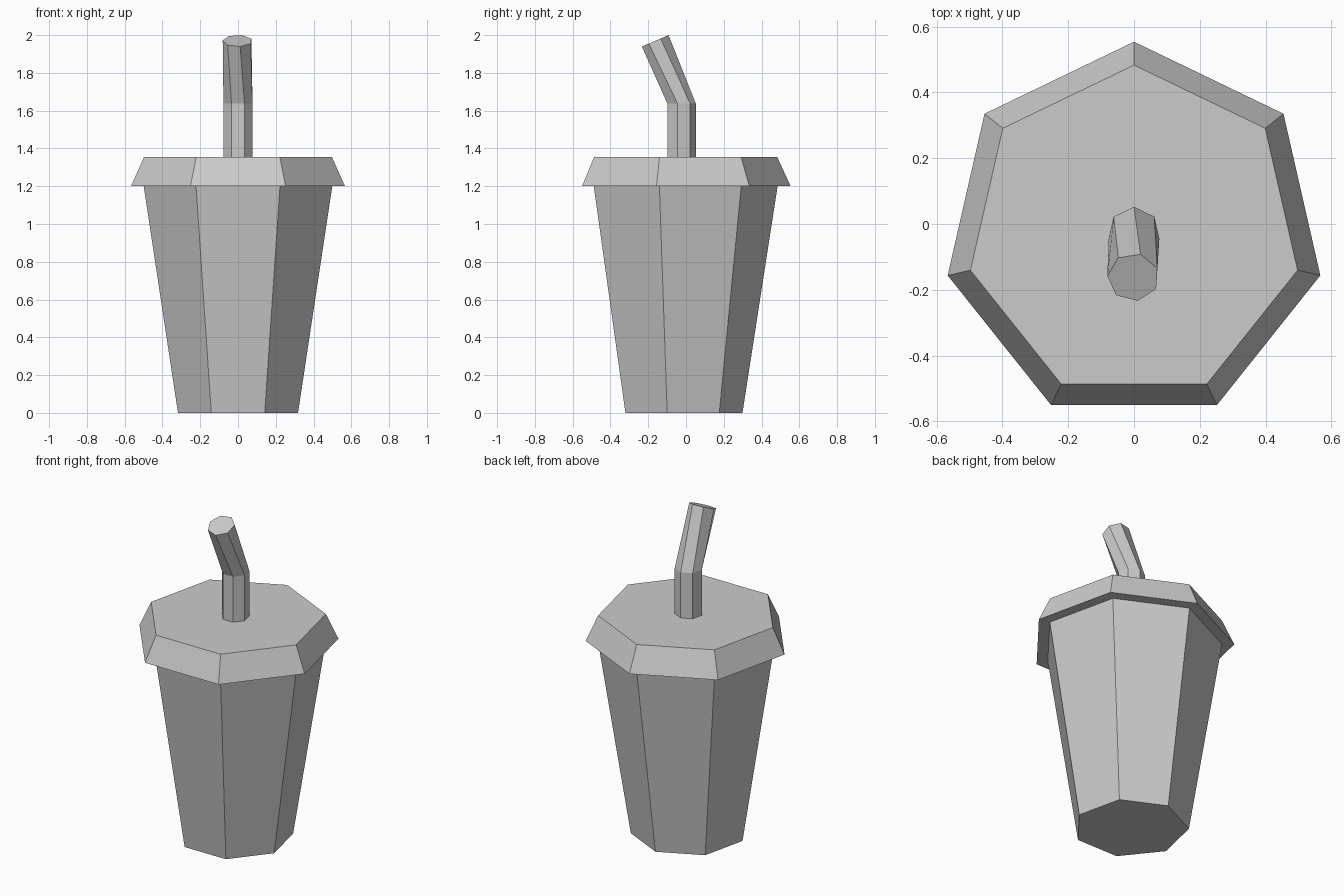
import bpy, bmesh
from math import sin, cos, radians, tau
from mathutils import Vector, Matrix

if "Cube" in bpy.data.objects:
    bpy.data.objects.remove(bpy.data.objects["Cube"])

SIDES = 7
CY = -0.027  # heptagon axis, so the outline is centred on y = 0


def ring(center, radius, tilt=0, twist=0):
    """Heptagon with one corner toward +y, tilted about x and twisted about its axis."""
    rot = Matrix.Rotation(radians(tilt), 3, 'X')
    pts = []
    for i in range(SIDES):
        a = radians(90 + twist) + tau * i / SIDES
        pts.append(Vector(center) + rot @ Vector((radius * cos(a), radius * sin(a), 0)))
    return pts


def loft(name, rings):
    """Closed flat-shaded solid through a stack of rings."""
    bm = bmesh.new()
    loops = [[bm.verts.new(p) for p in r] for r in rings]
    for lo, hi in zip(loops, loops[1:]):
        for i in range(SIDES):
            j = (i + 1) % SIDES
            bm.faces.new((lo[i], lo[j], hi[j], hi[i]))
    bm.faces.new(loops[0][::-1])
    bm.faces.new(loops[-1])
    bmesh.ops.recalc_face_normals(bm, faces=bm.faces)
    mesh = bpy.data.meshes.new(name)
    bm.to_mesh(mesh)
    bm.free()
    obj = bpy.data.objects.new(name, mesh)
    bpy.context.collection.objects.link(obj)
    return obj


# Tapered cup
loft("cup", [ring((0, CY, 0), 0.326), ring((0, CY, 1.2), 0.512)])

# Overhanging lid, narrower at the top
loft("lid", [ring((0, CY, 1.2), 0.581), ring((0, CY, 1.355), 0.51)])

# Straw: upright lower part, then bent toward the front with a slight twist
loft("straw", [
    ring((0, CY, 1.35), 0.079),
    ring((0, CY, 1.637), 0.079),
    ring((-0.002, -0.162, 1.97), 0.079, tilt=23, twist=-16),
])
